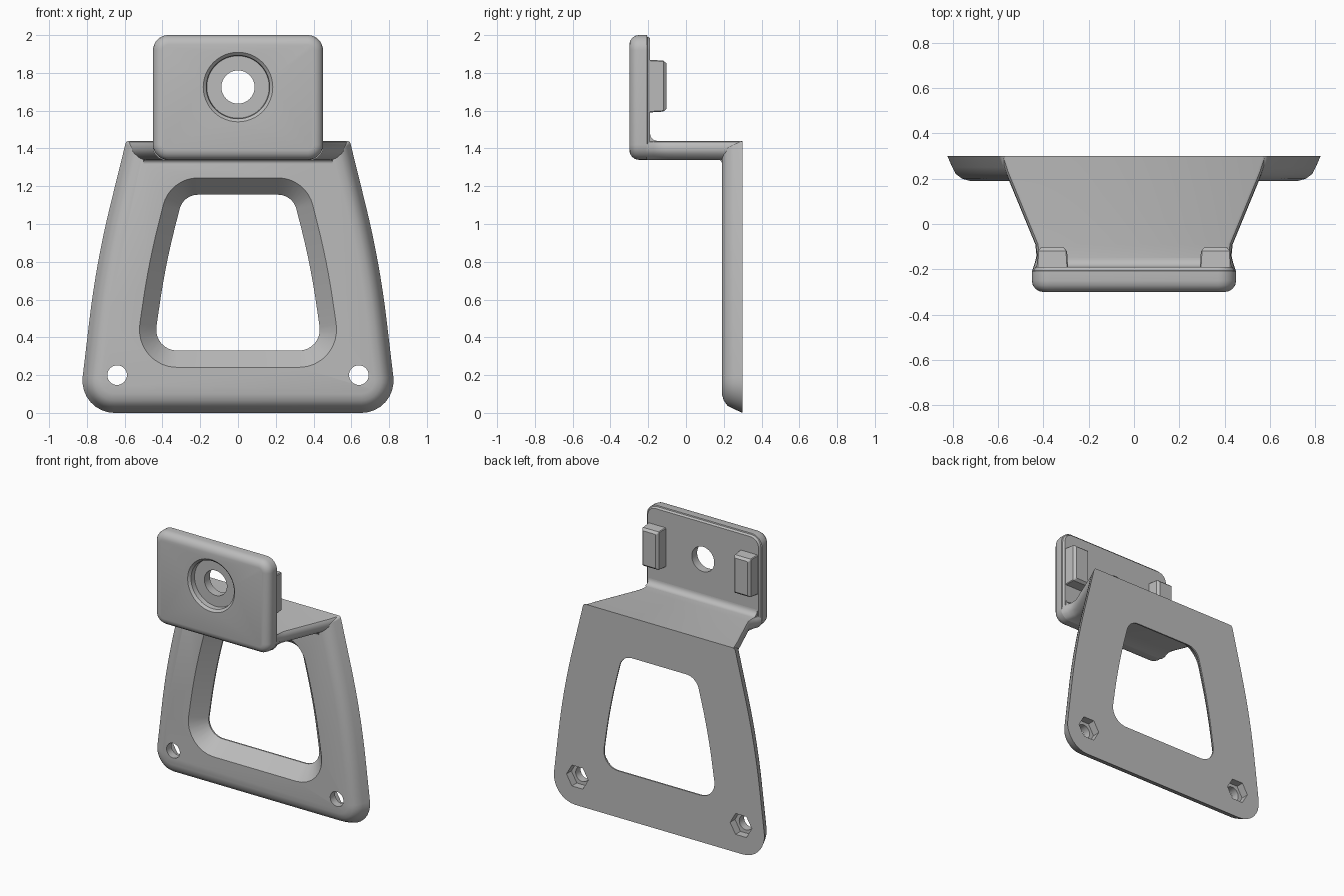
import bpy, bmesh, math
from mathutils import Vector

cube = bpy.data.objects.get("Cube")
if cube:
    bpy.data.objects.remove(cube)

grey = bpy.data.materials.new("plain grey")
grey.use_nodes = True
colour = (0.5, 0.5, 0.5, 1)
grey.diffuse_color = colour
grey.node_tree.nodes["Principled BSDF"].inputs["Base Color"].default_value = colour


def outline(corners, inset=0, steps=8):
    """Counter-clockwise polygon of (x, y, radius) corners, offset inwards and filleted."""
    n = len(corners)
    p = [Vector(c[:2]) for c in corners]
    moved = []
    for i in range(n):
        a, b = (p[i] - p[i - 1]).normalized(), (p[(i + 1) % n] - p[i]).normalized()
        na, nb = Vector((-a.y, a.x)), Vector((-b.y, b.x))
        moved.append(p[i] + (na + nb) * inset / (1 + na.dot(nb)))
    points = []
    for i in range(n):
        r = max(corners[i][2] - inset, 0.005)
        a = (moved[i] - moved[i - 1]).normalized()
        b = (moved[(i + 1) % n] - moved[i]).normalized()
        turn = a.angle(b)
        start = moved[i] - a * r * math.tan(turn / 2)
        centre = start + Vector((-a.y, a.x)) * r
        for k in range(steps + 1):
            t = turn * k / steps
            points.append(centre + r * (Vector((a.y, -a.x)) * math.cos(t) + a * math.sin(t)))
    return points


def circle(x, z, r, n=48):
    return [(x + r * math.cos(math.tau * i / n), z + r * math.sin(math.tau * i / n))
            for i in range(n)]


def loft(name, axis, rings):
    """Skin matching outlines placed at (position, points) along an axis."""
    place = {"x": lambda u, v, d: (d, u, v), "y": lambda u, v, d: (u, d, v),
             "z": lambda u, v, d: (u, v, d)}[axis]
    bm = bmesh.new()
    loops = [[bm.verts.new(place(q[0], q[1], d)) for q in pts] for d, pts in rings]
    n = len(loops[0])
    for low, high in zip(loops, loops[1:]):
        for i in range(n):
            j = (i + 1) % n
            bm.faces.new((low[i], low[j], high[j], high[i]))
    bm.faces.new(loops[0])
    bm.faces.new(loops[-1])
    bmesh.ops.recalc_face_normals(bm, faces=bm.faces)
    mesh = bpy.data.meshes.new(name)
    bm.to_mesh(mesh)
    bm.free()
    mesh.materials.append(grey)
    obj = bpy.data.objects.new(name, mesh)
    bpy.context.collection.objects.link(obj)
    return obj


def cut(obj, cutters):
    """Subtract the cutters, bake the result and remove them."""
    for c in cutters:
        mod = obj.modifiers.new("cut", "BOOLEAN")
        mod.operation, mod.solver, mod.object = "DIFFERENCE", "EXACT", c
    bpy.context.view_layer.update()
    deps = bpy.context.evaluated_depsgraph_get()
    mesh = bpy.data.meshes.new_from_object(obj.evaluated_get(deps))
    obj.modifiers.clear()
    obj.data = mesh
    for c in cutters:
        bpy.data.objects.remove(c)


def symmetric(right):
    """Complete a bottom-to-top right-hand corner list with its mirror image."""
    return right + [(-x, z, r) for x, z, r in reversed(right)]


# Back plate with bowed sides and a sloping rim
plate = symmetric([(0.845, 0, 0.17), (0.75, 0.8, 5), (0.592, 1.44, 0.02)])
rim = [(0.3, 0), (0.25, 0.022), (0.22, 0.038), (0.2, 0.065), (0.19, 0.1)]
back_plate = loft("back_plate", "y", [(y, outline(plate, i)) for y, i in rim])

# Flared window, screw holes and hexagonal nut pockets
window = symmetric([(0.45, 0.33, 0.11), (0.385, 0.78, 4), (0.29, 1.155, 0.1)])
cutters = [loft("window_cutter", "y", [(y, outline(window, i)) for y, i in
                                       [(0.18, -0.098), (0.29, 0), (0.32, 0)]])]
for s in (-1, 1):
    for r, n, start in ((0.052, 32, 0.1), (0.085, 6, 0.245)):
        pts = circle(s * 0.64, 0.2, r, n)
        cutters.append(loft("screw_cutter", "y", [(start, pts), (0.35, pts)]))
cut(back_plate, cutters)

# Tapered shelf joining the two plates
side = [(0.45, -0.21), (0.437, -0.17), (0.43, -0.14), (0.435, -0.09),
        (0.567, 0.23), (0.59, 0.3)]


def shelf_ring(inset):
    half = [(x - inset, y) for x, y in side]
    return half + [(-x, y) for x, y in reversed(half)]


shelf = loft("shelf", "z", [(z, shelf_ring(i)) for z, i in
                            [(1.34, 0.05), (1.35, 0.03), (1.37, 0.01), (1.39, 0),
                             (1.42, 0.003), (1.435, 0.012), (1.44, 0.025)]])


# Concave fillets where the shelf meets each plate
def fillet(name, y, z, dy, dz, r, half):
    pts = [(y - dy * 0.01, z - dz * 0.01)]
    for k in range(9):
        t = math.pi / 2 * k / 8
        pts.append((y + dy * r * (1 - math.sin(t)), z + dz * r * (1 - math.cos(t))))
    return loft(name, "x", [(-half, pts), (half, pts)])


upper_fillet = fillet("upper_fillet", -0.19, 1.44, 1, 1, 0.04, 0.425)
lower_fillet = fillet("lower_fillet", 0.19, 1.34, -1, -1, 0.02, 0.5)

# Front plate with rounded face edges and a counterbored hole
panel = symmetric([(0.45, 1.34, 0.08), (0.45, 2, 0.08)])
edge = [(-0.3, 0.05), (-0.296, 0.031), (-0.285, 0.015), (-0.27, 0.004), (-0.25, 0),
        (-0.207, 0), (-0.205, 0.008), (-0.19, 0.016)]
front_plate = loft("front_plate", "y", [(y, outline(panel, i)) for y, i in edge])
bore = [(-0.31, 0.195), (-0.285, 0.168), (-0.25, 0.165), (-0.25, 0.088), (-0.15, 0.088)]
cut(front_plate, [loft("bore_cutter", "y", [(y, circle(0, 1.725, r)) for y, r in bore])])

# Locating pads on the rear of the front plate
pads = []
for s, label in ((1, "left"), (-1, "right")):
    x = s * 0.36
    pad = [(x - 0.07, 1.59, 0), (x + 0.07, 1.59, 0), (x + 0.07, 1.87, 0), (x - 0.07, 1.87, 0)]
    pads.append(loft(label + "_pad", "y", [(y, outline(pad, i, 1)) for y, i in
                                           [(-0.2, 0), (-0.12, 0.005), (-0.103, 0.02)]]))

# Smooth the rounded parts, keeping hard edges crisp
bpy.ops.object.select_all(action="DESELECT")
for obj in (back_plate, shelf, front_plate, upper_fillet, lower_fillet):
    obj.select_set(True)
    bpy.context.view_layer.objects.active = obj
bpy.ops.object.shade_smooth_by_angle(angle=math.radians(32))
